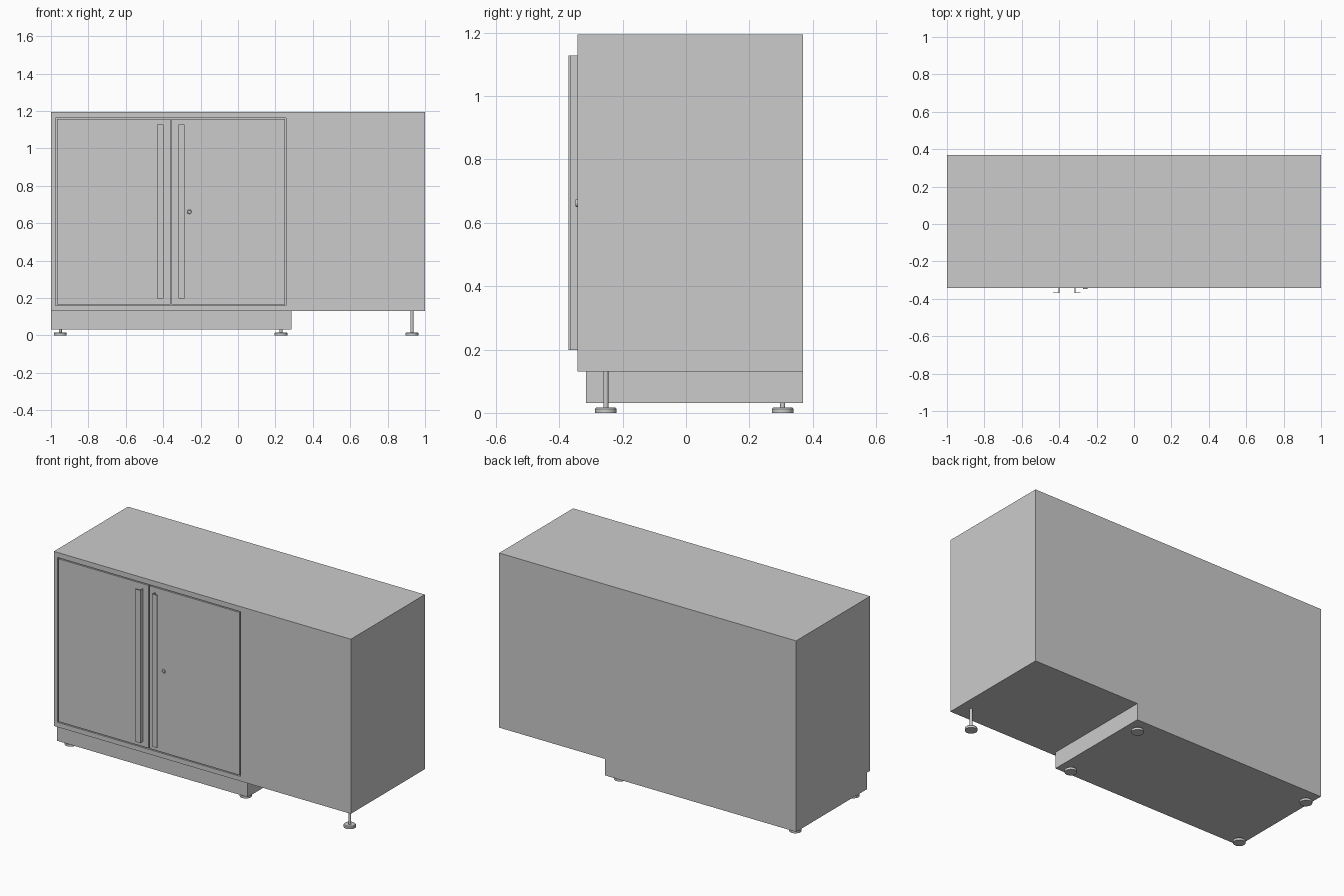
import bpy, bmesh, math
from mathutils import Matrix

if "Cube" in bpy.data.objects:
    bpy.data.objects.remove(bpy.data.objects["Cube"])

FRONT, BACK = -0.343, 0.369
BASE, TOP = 0.131, 1.194
DOOR_X0, DOOR_X1, DOOR_Z0, DOOR_Z1 = -0.975, 0.257, 0.160, 1.163
MID = (DOOR_X0 + DOOR_X1) / 2
GAP = 0.006


def finish(name, bm):
    bmesh.ops.recalc_face_normals(bm, faces=bm.faces)
    mesh = bpy.data.meshes.new(name)
    bm.to_mesh(mesh)
    bm.free()
    ob = bpy.data.objects.new(name, mesh)
    bpy.context.collection.objects.link(ob)
    return ob


def box(name, x0, x1, y0, y1, z0, z1):
    bm = bmesh.new()
    bmesh.ops.create_cube(bm, size=1)
    for v in bm.verts:
        v.co.x = x1 if v.co.x > 0 else x0
        v.co.y = y1 if v.co.y > 0 else y0
        v.co.z = z1 if v.co.z > 0 else z0
    return finish(name, bm)


def prism(name, outline, z0, z1):
    bm = bmesh.new()
    face = bm.faces.new([bm.verts.new((x, y, z0)) for x, y in outline])
    up = bmesh.ops.extrude_face_region(bm, geom=[face])["geom"]
    for v in up:
        if isinstance(v, bmesh.types.BMVert):
            v.co.z = z1
    return finish(name, bm)


def lathe(name, profile, location, rotation=None, sides=32):
    bm = bmesh.new()
    verts = [bm.verts.new((r, 0, z)) for r, z in profile]
    edges = [bm.edges.new(p) for p in zip(verts, verts[1:])]
    bmesh.ops.spin(bm, geom=verts + edges, axis=(0, 0, 1), cent=(0, 0, 0),
                   angle=math.tau, steps=sides, use_duplicate=False)
    bmesh.ops.remove_doubles(bm, verts=bm.verts, dist=1e-5)
    if rotation:
        bm.transform(rotation)
    ob = finish(name, bm)
    ob.location = location
    bpy.context.view_layer.objects.active = ob
    ob.select_set(True)
    bpy.ops.object.shade_smooth_by_angle(angle=math.radians(35))
    ob.select_set(False)
    return ob


# Carcass with a shallow front recess for the doors
carcass = box("carcass", -1, 1, FRONT, BACK, BASE, TOP)
cutter = box("recess_cutter", DOOR_X0, DOOR_X1, FRONT - 0.1, FRONT + 0.02, DOOR_Z0, DOOR_Z1)
cutter.hide_render = True
cut = carcass.modifiers.new("door_recess", "BOOLEAN")
cut.operation, cut.solver, cut.object = "DIFFERENCE", "EXACT", cutter
bpy.context.view_layer.objects.active = carcass
bpy.ops.object.modifier_apply(modifier=cut.name)
bpy.data.objects.remove(cutter)

# Plinth under the left part
box("plinth", -1, 0.286, -0.315, BACK, 0.031, BASE)

# Flush doors and full-height L-section handles, mirrored about the centre gap
for side, s in (("left", -1), ("right", 1)):
    xs = sorted((MID + s * GAP / 2, MID + s * ((DOOR_X1 - DOOR_X0) / 2 - GAP)))
    box(side + "_door", *xs, FRONT, FRONT + 0.02, DOOR_Z0 + GAP, DOOR_Z1 - GAP)
    section = [(0.040, FRONT), (0.040, -0.370), (0.074, -0.370),
               (0.074, -0.365), (0.045, -0.365), (0.045, FRONT)]
    prism(side + "_handle", [(MID + s * x, y) for x, y in section], 0.198, 1.127)

# Door lock with a recessed keyhole disc
lathe("door_lock", [(0, 0.002), (0.007, 0.002), (0.008, 0.005), (0.011, 0.005), (0.012, 0.003), (0.012, -0.002)],
      (-0.261, FRONT, 0.662), Matrix.Rotation(math.pi / 2, 4, "X"))


# Levelling feet: disc, collar and stem
def foot(name, x, y, height):
    lathe(name, [(0, 0), (0.034, 0), (0.034, 0.013), (0.030, 0.017),
                 (0.008, 0.017), (0.008, height), (0, height)], (x, y, 0))


for xn, x in (("left", -0.950), ("middle", 0.230)):
    for yn, y in (("front", -0.253), ("back", 0.305)):
        foot(f"{yn}_{xn}_foot", x, y, 0.031)
foot("front_right_leg", 0.930, -0.253, BASE)
